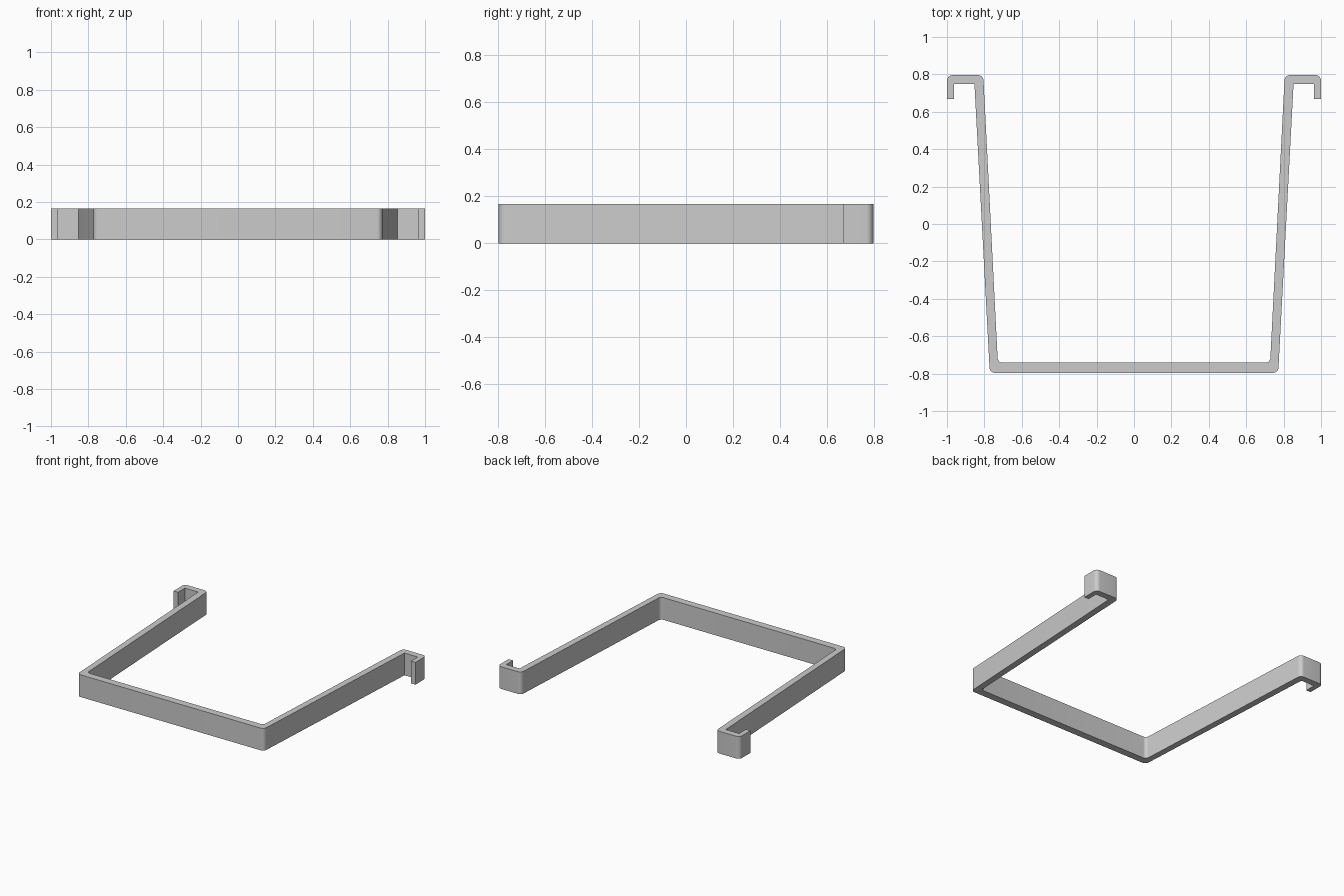
import bpy, bmesh, math
from mathutils import Vector

cube = bpy.data.objects.get("Cube")
if cube:
    bpy.data.objects.remove(cube, do_unlink=True)

HEIGHT = 0.166
STEPS = 8

# Left half of the band outline: x, y, corner radius
half = [
    (0.728, -0.741, 0.025),   # inside base corner
    (0.806, 0.796, 0.03),     # top of arm
    (1.0, 0.796, 0.03),       # outer hook corner
    (1.0, 0.668, 0),          # hook tip
    (0.963, 0.668, 0),
    (0.963, 0.748, 0),        # slot inside the hook
    (0.853, 0.748, 0),
    (0.771, -0.796, 0.03),    # outside base corner
]
corners = half + [(-x, y, r) for x, y, r in reversed(half)]


def rounded(corners):
    """Replace each corner that has a radius with a tangent arc."""
    points = []
    for i, (x, y, r) in enumerate(corners):
        p = Vector((x, y))
        if r == 0:
            points.append(p)
            continue
        a = (Vector(corners[i - 1][:2]) - p).normalized()
        b = (Vector(corners[(i + 1) % len(corners)][:2]) - p).normalized()
        opening = a.angle(b)
        center = p + (a + b).normalized() * r / math.sin(opening / 2)
        start = p + a * r / math.tan(opening / 2) - center
        end = p + b * r / math.tan(opening / 2) - center
        sweep = math.pi - opening
        for k in range(STEPS + 1):
            t = k / STEPS
            points.append(center + (start * math.sin((1 - t) * sweep)
                                    + end * math.sin(t * sweep)) / math.sin(sweep))
    return points


# Bent band, extruded upward from its outline
bm = bmesh.new()
face = bm.faces.new([bm.verts.new((p.x, p.y, 0)) for p in rounded(corners)])
result = bmesh.ops.extrude_face_region(bm, geom=[face], use_keep_orig=True)
top = [g for g in result["geom"] if isinstance(g, bmesh.types.BMVert)]
bmesh.ops.translate(bm, verts=top, vec=(0, 0, HEIGHT))
bmesh.ops.recalc_face_normals(bm, faces=bm.faces)
mesh = bpy.data.meshes.new("hooked_bracket")
bm.to_mesh(mesh)
bm.free()
bracket = bpy.data.objects.new("hooked_bracket", mesh)
bpy.context.collection.objects.link(bracket)

# Plain grey material
grey = bpy.data.materials.new("light grey")
grey.use_nodes = True
color = (0.6, 0.6, 0.6, 1)
grey.diffuse_color = color
grey.node_tree.nodes["Principled BSDF"].inputs["Base Color"].default_value = color
mesh.materials.append(grey)

# Smooth bends, crisp edges
bpy.ops.object.select_all(action="DESELECT")
bracket.select_set(True)
bpy.context.view_layer.objects.active = bracket
bpy.ops.object.shade_smooth_by_angle(angle=math.radians(30))
